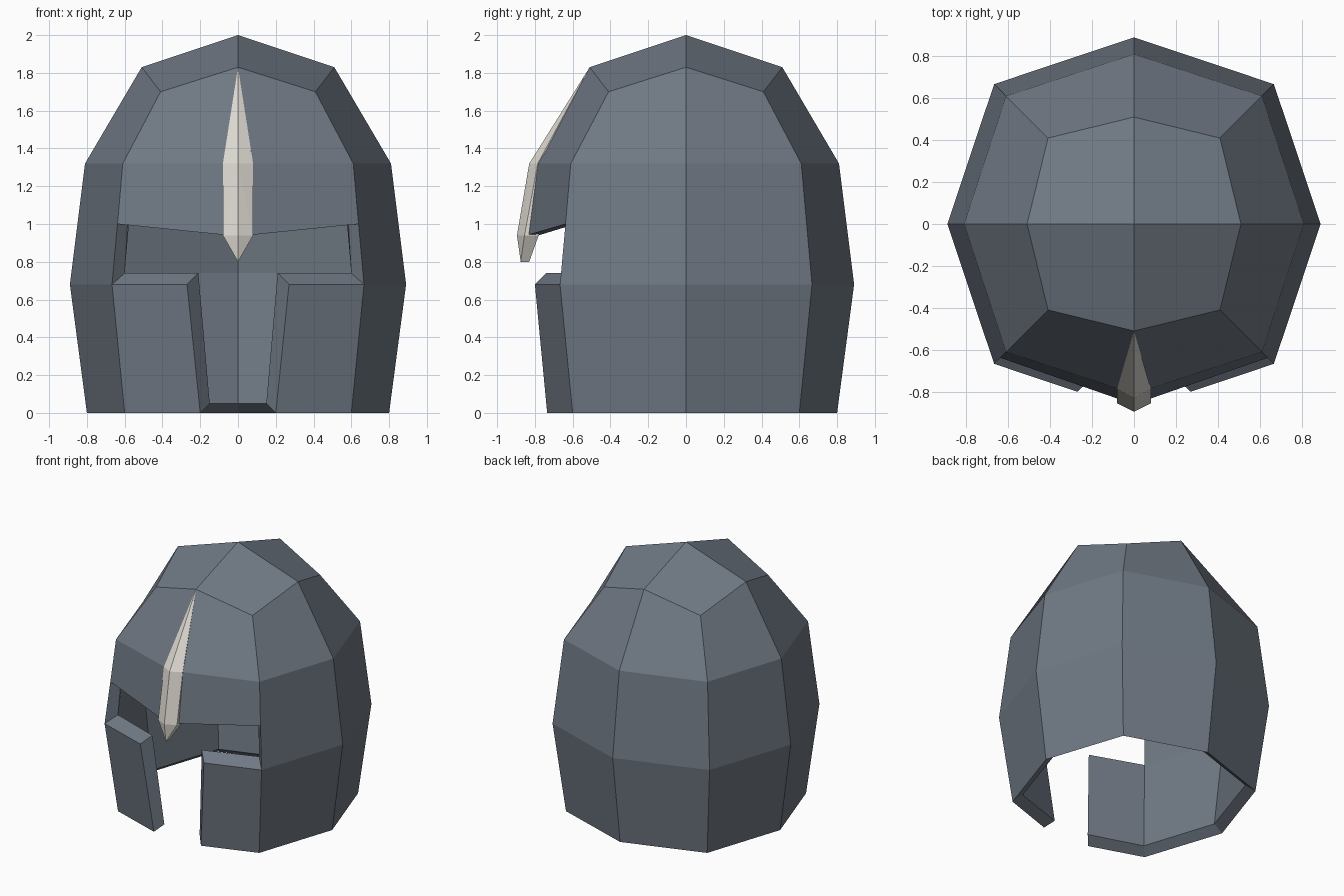
import bpy, bmesh
from collections import Counter

if "Cube" in bpy.data.objects:
    bpy.data.objects.remove(bpy.data.objects["Cube"])


def finish(bm, name, colour):
    bmesh.ops.recalc_face_normals(bm, faces=bm.faces)
    mesh = bpy.data.meshes.new(name)
    bm.to_mesh(mesh)
    bm.free()
    mat = bpy.data.materials.new(name + "_colour")
    mat.diffuse_color = (*colour, 1)
    mat.use_nodes = True
    mat.node_tree.nodes["Principled BSDF"].inputs["Base Color"].default_value = mat.diffuse_color
    mesh.materials.append(mat)
    obj = bpy.data.objects.new(name, mesh)
    bpy.context.collection.objects.link(obj)
    return obj


# Helmet rings: (axis radius, axis z, diagonal half-width, diagonal z), outer and inner
OUTER = [(.80, 0, .60, 0), (.89, .68, .667, .68), (.81, 1.32, .61, 1.32), (.51, 1.83, .41, 1.70)]
INNER = [(.73, .05, .55, .05), (.81, .74, .60, .74), (.73, 1.32, .55, 1.32), (.45, 1.76, .36, 1.64)]
DIRS = [(1, 0), (1, 1), (0, 1), (-1, 1), (-1, 0), (-1, -1), (0, -1), (1, -1)]


def ring_point(ring, k):
    a, az, d, dz = ring
    r, z = (d, dz) if k % 2 else (a, az)
    return (DIRS[k][0] * r, DIRS[k][1] * r, z)


# Each key holds an (outer, inner) pair of points
pts = {(l, k): (ring_point(OUTER[l], k), ring_point(INNER[l], k))
       for l in range(4) for k in range(8)}
pts["apex"] = ((0, 0, 2), (0, 0, 1.91))
pts["brow_mid"] = ((0, -.86, .935), (0, -.78, .94))
for s in (-1, 1):
    pts["brow", s] = ((s * .638, -.638, 1.0), (s * .585, -.585, 1.0))
    pts["cheek_top", s] = ((s * .27, -.80, .68), (s * .21, -.74, .74))
    pts["cheek_low", s] = ((s * .20, -.735, 0), (s * .15, -.68, .05))

# Shell faces; the two front columns hold the brow and cheek plates
faces = []
for k in range(8):
    n = (k + 1) % 8
    faces.append([(2, k), (2, n), (3, n), (3, k)])
    if k in (5, 6):
        continue
    faces.append([(0, k), (0, n), (1, n), (1, k)])
    side = [(1, k), (1, n), (2, n), (2, k)]
    if k == 7:
        side.append(("brow", 1))
    if k == 4:
        side.insert(2, ("brow", -1))
    faces.append(side)
for k in (0, 2, 4, 6):
    faces.append(["apex", (3, k), (3, (k + 1) % 8), (3, (k + 2) % 8)])
for s, k in ((-1, 5), (1, 7)):
    f = [("brow", s), "brow_mid", (2, 6), (2, k)]
    c = [(0, k), ("cheek_low", s), ("cheek_top", s), (1, k)]
    faces += [f, c]

# Outer skin, inner skin and the rim joining their open edges
bm = bmesh.new()
v = {key: [bm.verts.new(p) for p in pair] for key, pair in pts.items() if any(key in f for f in faces)}
edges = Counter()
for f in faces:
    bm.faces.new([v[q][0] for q in f])
    bm.faces.new([v[q][1] for q in reversed(f)])
    edges.update(frozenset(e) for e in zip(f, f[1:] + f[:1]))
for e, count in edges.items():
    if count == 1:
        a, b = e
        bm.faces.new([v[a][0], v[b][0], v[b][1], v[a][1]])
finish(bm, "helmet_shell", (.16, .19, .23))

# Nose guard: a faceted ridge down the front
bm = bmesh.new()
for p in [(0, -.51, 1.83), (0, -.83, 1.32), (0, -.895, .94), (0, -.875, .80), (0, -.83, .80)]:
    bm.verts.new(p)
for s in (-1, 1):
    for y, z in [(-.785, 1.32), (-.855, .94), (-.78, .94)]:
        bm.verts.new((s * .08, y, z))
bmesh.ops.convex_hull(bm, input=bm.verts)
finish(bm, "nose_guard", (.75, .72, .66))
